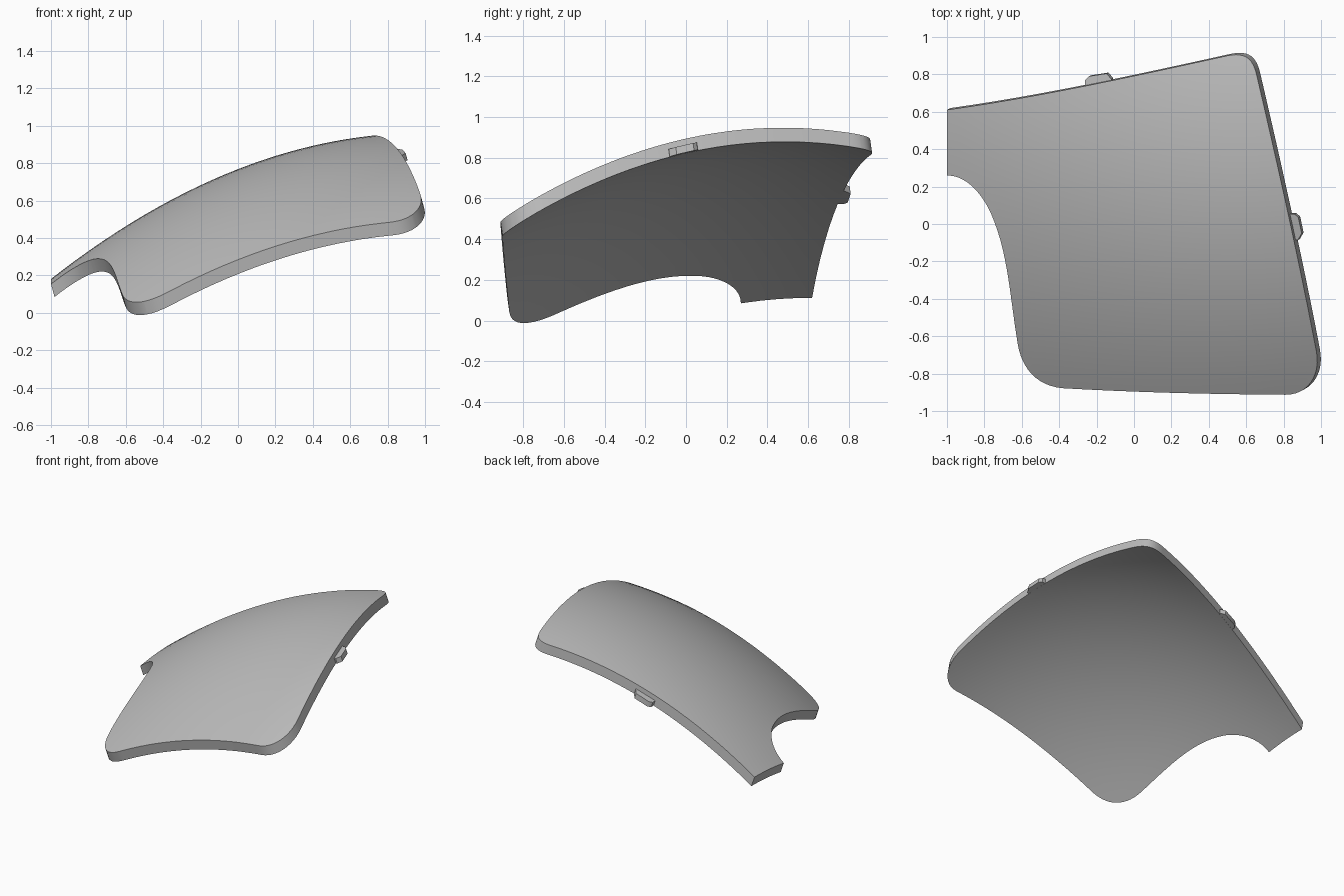
import bpy
import bmesh
from mathutils import Vector
from mathutils.geometry import interpolate_bezier

cube = bpy.data.objects.get("Cube")
if cube:
    bpy.data.objects.remove(cube, do_unlink=True)

# Single painted grey
grey = bpy.data.materials.new("panel_grey")
grey.use_nodes = True
colour = (0.5, 0.5, 0.5, 1)
grey.diffuse_color = colour
grey.node_tree.nodes["Principled BSDF"].inputs["Base Color"].default_value = colour

DROP = Vector((0.019, 0.01, -0.069))  # direction and depth of the panel wall


def crown(x, y):
    """Height of the doubly curved outer skin."""
    return 0.696 + 0.402 * x - 0.197 * x * x + 0.256 * y - 0.228 * y * y - 0.02 * x * y


def bezier_outline(segments, steps):
    """Join bezier segments (start, handle, handle, end) into one loop."""
    points = []
    for seg in segments:
        a, h1, h2, b = [Vector((*p, 0)) for p in seg]
        points += interpolate_bezier(a, h1, h2, b, steps)[:-1]
    points.append(Vector((*segments[-1][-1], 0)))
    return points


def curved_slab(name, outline, start, end, cuts):
    """Flat outline, gridded, laid on the crown and thickened along DROP."""
    bm = bmesh.new()
    bm.faces.new([bm.verts.new(p) for p in outline])
    for axis in (Vector((1, 0, 0)), Vector((0, 1, 0))):
        for i in range(1, cuts):
            bmesh.ops.bisect_plane(bm, geom=bm.verts[:] + bm.edges[:] + bm.faces[:],
                                   plane_co=axis * (2 * i / cuts - 1.003), plane_no=axis)
    for v in bm.verts:
        v.co.z = crown(v.co.x, v.co.y)
        v.co += DROP * start
    new = bmesh.ops.extrude_face_region(bm, geom=bm.faces[:], use_keep_orig=True)["geom"]
    moved = [g for g in new if isinstance(g, bmesh.types.BMVert)]
    bmesh.ops.translate(bm, verts=moved, vec=DROP * (end - start))
    bmesh.ops.recalc_face_normals(bm, faces=bm.faces[:])
    mesh = bpy.data.meshes.new(name)
    bm.to_mesh(mesh)
    bm.free()
    mesh.materials.append(grey)
    obj = bpy.data.objects.new(name, mesh)
    bpy.context.collection.objects.link(obj)
    bpy.ops.object.select_all(action='DESELECT')
    obj.select_set(True)
    bpy.context.view_layer.objects.active = obj
    bpy.ops.object.shade_smooth_by_angle(angle=0.6)
    return obj


# Main panel: back edge, rounded corners, straight sides and the left notch
panel = bezier_outline([
    ((-1, 0.61), (-0.5, 0.68), (0, 0.79), (0.5, 0.9)),
    ((0.5, 0.9), (0.6, 0.92), (0.635, 0.88), (0.655, 0.8)),
    ((0.655, 0.8), (0.76, 0.35), (0.88, -0.18), (0.975, -0.68)),
    ((0.975, -0.68), (1, -0.81), (0.93, -0.913), (0.81, -0.913)),
    ((0.81, -0.913), (0.4, -0.91), (0, -0.9), (-0.38, -0.878)),
    ((-0.38, -0.878), (-0.53, -0.865), (-0.6, -0.76), (-0.62, -0.65)),
    ((-0.62, -0.65), (-0.66, -0.42), (-0.67, -0.18), (-0.75, 0.02)),
    ((-0.75, 0.02), (-0.79, 0.13), (-0.88, 0.26), (-1, 0.26)),
], 13)
curved_slab("curved_panel", panel, 0, 1, 28)

# Small locating tabs on the back and left edges
back_tab = [(-0.27, 0.7), (-0.27, 0.765), (-0.25, 0.785), (-0.155, 0.8), (-0.13, 0.77), (-0.13, 0.7)]
left_tab = [(0.79, 0.05), (0.85, 0.048), (0.87, 0.03), (0.888, -0.055), (0.868, -0.09), (0.8, -0.09)]
for name, shape in (("back_tab", back_tab), ("left_tab", left_tab)):
    curved_slab(name, [Vector((*p, 0)) for p in shape], 0.45, 0.98, 1)
